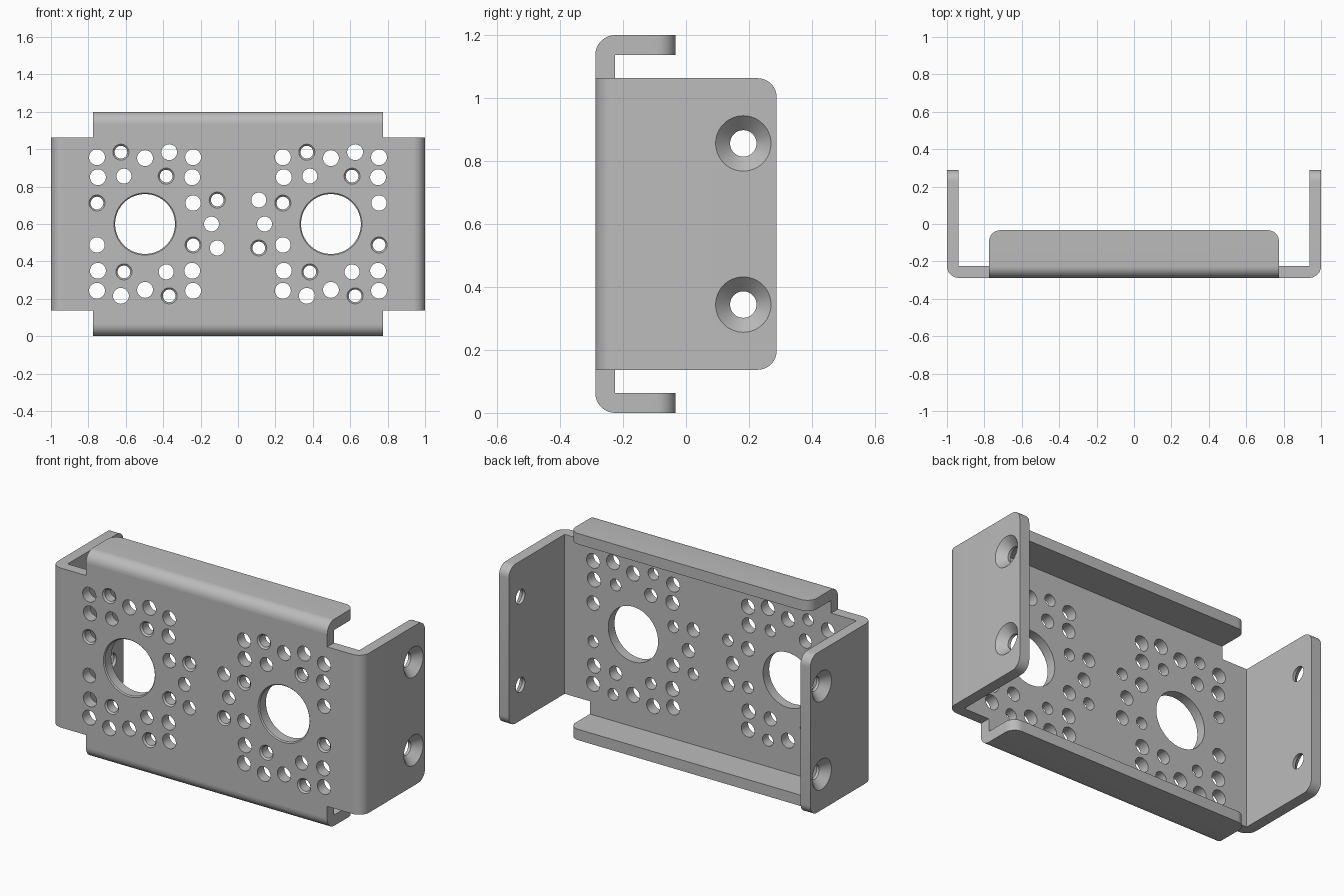
import bpy, bmesh, math
from mathutils import Vector

cube = bpy.data.objects.get("Cube")
if cube:
    bpy.data.objects.remove(cube, do_unlink=True)

T = 0.063            # sheet thickness
FRONT = -0.288       # outer face of the front plate
MID = 0.6            # height of the centre
SIDE_HALF, TAB_HALF = 0.463, 0.775

metal = bpy.data.materials.new("light grey metal")
metal.use_nodes = True
grey = (0.5, 0.5, 0.5, 1)
metal.diffuse_color = grey
metal.node_tree.nodes["Principled BSDF"].inputs["Base Color"].default_value = grey


def make_object(name, bm):
    bmesh.ops.recalc_face_normals(bm, faces=bm.faces)
    mesh = bpy.data.meshes.new(name)
    bm.to_mesh(mesh)
    bm.free()
    obj = bpy.data.objects.new(name, mesh)
    bpy.context.collection.objects.link(obj)
    return obj


def prism(points, offset):
    """Extrude a closed outline along an offset."""
    bm = bmesh.new()
    face = bm.faces.new([bm.verts.new(p) for p in points])
    out = bmesh.ops.extrude_face_region(bm, geom=[face], use_keep_orig=True)
    verts = [v for v in out["geom"] if isinstance(v, bmesh.types.BMVert)]
    bmesh.ops.translate(bm, verts=verts, vec=offset)
    return bm


def add_drill(bm, origin, direction, profile, segments=32):
    """Add a stepped drill: profile lists (radius, depth) along the direction."""
    d = Vector(direction)
    u = d.orthogonal().normalized()
    w = d.cross(u)
    rings = []
    for radius, depth in profile:
        angles = [2 * math.pi * i / segments for i in range(segments)]
        rings.append([bm.verts.new(Vector(origin) + d * depth
                      + (u * math.cos(a) + w * math.sin(a)) * radius) for a in angles])
    for a, b in zip(rings, rings[1:]):
        for i in range(segments):
            j = (i + 1) % segments
            bm.faces.new((a[i], a[j], b[j], b[i]))
    bm.faces.new(rings[0])
    bm.faces.new(rings[-1])


def cut(obj, bm):
    cutter = make_object("cutter", bm)
    cutter.hide_render = True
    mod = obj.modifiers.new("holes", "BOOLEAN")
    mod.operation, mod.solver, mod.object = "DIFFERENCE", "EXACT", cutter
    bpy.context.view_layer.objects.active = obj
    bpy.ops.object.modifier_apply(modifier=mod.name)
    bpy.data.objects.remove(cutter, do_unlink=True)


def flange(name, half_length, reach, outer, place):
    """Bent flange; place maps (outward, y, along) to a position."""
    inner = outer - T
    arc = [(inner + T * math.sin(a), FRONT + T - T * math.cos(a))
           for a in (math.pi / 2 * i / 10 for i in range(11))]
    outline = arc + [(outer, reach), (inner, reach), (inner, FRONT + T)]
    bm = prism([place(o, y, -half_length) for o, y in outline],
               place(0, 0, half_length) - place(0, 0, -half_length))
    # Round the two free corners
    out_dir = (place(1, 0, 0) - place(0, 0, 0)).normalized()
    corners = [e for e in bm.edges
               if all(abs(v.co.y - reach) < 1e-4 for v in e.verts)
               and abs((e.verts[0].co - e.verts[1].co).normalized().dot(out_dir)) > 0.9]
    bmesh.ops.bevel(bm, geom=corners, offset=0.06, segments=8, profile=0.5,
                    affect="EDGES")
    return make_object(name, bm)


# Cross-shaped front plate
a, b = 1 - T, TAB_HALF
c, d = SIDE_HALF, MID - T
cross = [(a, -c), (a, c), (b, c), (b, d), (-b, d), (-b, c),
         (-a, c), (-a, -c), (-b, -c), (-b, -d), (b, -d), (b, -c)]
plate = make_object("front_plate", prism([(x, FRONT, MID + z) for x, z in cross],
                                         Vector((0, T, 0))))

# Hole pattern: offsets from each large hole, radius, and which diagonal is chamfered
pattern = [(0.257, 0.357, 0.0425, 0), (0.129, 0.384, 0.0425, -1), (0, 0.352, 0.0425, 0),
           (0.252, 0.25, 0.0425, 0), (0.113, 0.256, 0.04, 1), (0.257, 0.112, 0.041, -1)]


def plate_hole(bm, x, z, radius, chamfer=0.0, segments=32):
    profile = [(radius, -0.02), (radius, T + 0.02)]
    if chamfer:
        profile = [(radius + chamfer + 0.01, -0.01), (radius, chamfer), (radius, T + 0.02)]
    add_drill(bm, (x, FRONT, MID + z), (0, 1, 0), profile, segments)


drills = bmesh.new()
for side in (-1, 1):
    cx = side * 0.497
    plate_hole(drills, cx, 0, 0.16, 0.006, 64)
    for px, pz, radius, diagonal in pattern:
        for sx in ((-1, 1) if px else (1,)):
            for sz in (-1, 1):
                if diagonal and sx * sz == diagonal:
                    plate_hole(drills, cx + sx * px, sz * pz, 0.034, 0.009)
                else:
                    plate_hole(drills, cx + sx * px, sz * pz, radius)
    # Inner trio
    plate_hole(drills, side * 0.111, -side * 0.128, 0.034, 0.009)
    plate_hole(drills, side * 0.142, 0, 0.04)
    plate_hole(drills, side * 0.111, side * 0.128, 0.04)
cut(plate, drills)
parts = [plate]

# Side flanges with countersunk screw holes
for side, name in ((1, "left_side_flange"), (-1, "right_side_flange")):
    part = flange(name, SIDE_HALF, 0.288, 1.0,
                  lambda o, y, t: Vector((side * o, y, MID + t)))
    drills = bmesh.new()
    for z in (-0.256, 0.256):
        add_drill(drills, (side, 0.182, MID + z), (-side, 0, 0),
                  [(0.098, -0.01), (0.042, 0.046), (0.042, T + 0.02)], 48)
    cut(part, drills)
    parts.append(part)

# Top and bottom lips
for side, name in ((1, "top_lip"), (-1, "bottom_lip")):
    parts.append(flange(name, TAB_HALF, -0.033, MID,
                        lambda o, y, t: Vector((t, y, MID + side * o))))

# Material and shading
bpy.ops.object.select_all(action="DESELECT")
for part in parts:
    part.data.materials.clear()
    part.data.materials.append(metal)
    part.select_set(True)
bpy.context.view_layer.objects.active = plate
bpy.ops.object.shade_smooth_by_angle(angle=math.radians(30))
